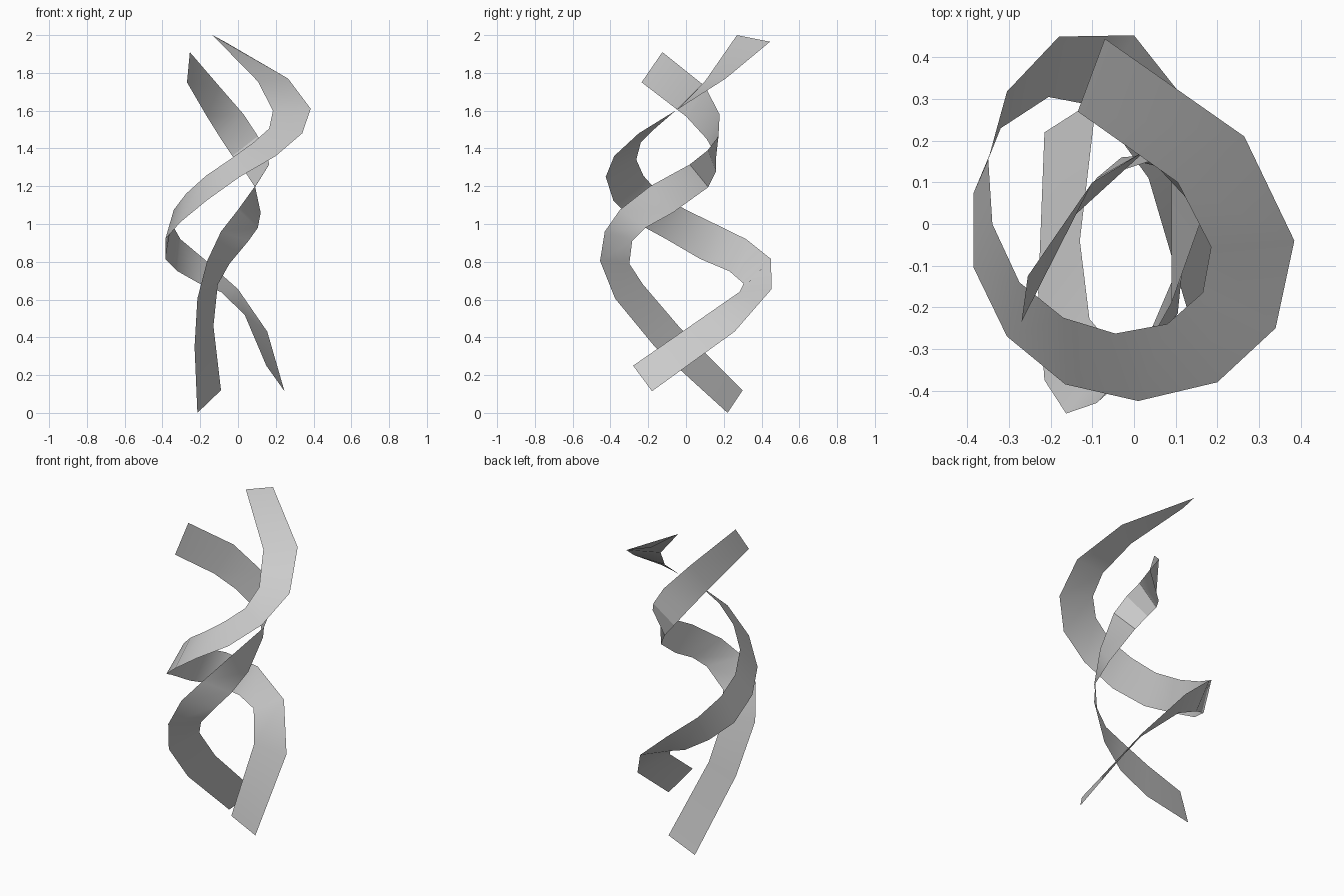
import bpy, bmesh


def ribbon(name, rail_a, rail_b):
    """Loft a thin strip of quads between two rails."""
    bm = bmesh.new()
    a = [bm.verts.new(p) for p in rail_a]
    b = [bm.verts.new(p) for p in rail_b]
    for i in range(len(a) - 1):
        bm.faces.new((a[i], a[i + 1], b[i + 1], b[i])).smooth = True
    mesh = bpy.data.meshes.new(name)
    bm.to_mesh(mesh)
    bm.free()
    obj = bpy.data.objects.new(name, mesh)
    bpy.context.collection.objects.link(obj)
    bpy.context.view_layer.objects.active = obj
    obj.select_set(True)
    bpy.ops.object.shade_smooth_by_angle()
    obj.select_set(False)
    return obj


# Wide outer ribbon, from the top down
outer_upper_rail = [
    (-.135, .27, 2.0), (.105, .1, 1.755), (.185, -.055, 1.6),
    (.165, -.165, 1.505), (.08, -.24, 1.43), (-.045, -.263, 1.34),
    (-.17, -.225, 1.255), (-.275, -.14, 1.16), (-.34, 0, 1.075),
    (-.35, .155, 1.0), (-.305, .318, .92), (-.18, .45, .815),
    (0, .453, .655), (.155, .257, .43), (.246, -.18, .115)]
outer_lower_rail = [
    (-.07, .445, 1.965), (.265, .21, 1.77), (.385, -.04, 1.61),
    (.34, -.25, 1.48), (.2, -.38, 1.36), (.01, -.425, 1.25),
    (-.165, -.385, 1.125), (-.305, -.27, 1.01), (-.385, -.105, .92),
    (-.385, .075, .815), (-.32, .23, .75), (-.205, .305, .685),
    (-.09, .283, .64), (.035, .11, .52), (.15, -.28, .25)]
ribbon("outer_ribbon", outer_upper_rail, outer_lower_rail)

# Narrow inner ribbon, from the bottom up
inner_left_rail = [
    (-.215, .22, 0), (-.23, -.165, .35), (-.215, -.375, .605),
    (-.163, -.455, .805), (-.09, -.43, .96), (0, -.35, 1.075),
    (.09, -.19, 1.2), (.165, .02, 1.315), (.15, .115, 1.39),
    (.105, .172, 1.465), (.03, .178, 1.58), (-.1, .1, 1.73),
    (-.255, -.125, 1.91)]
inner_right_rail = [
    (-.09, .3, .12), (-.13, -.04, .46), (-.107, -.228, .68),
    (-.045, -.3, .79), (.055, -.285, .91), (.105, -.215, .98),
    (.12, -.07, 1.06), (.09, .118, 1.195), (.035, .16, 1.28),
    (-.03, .16, 1.36), (-.09, .11, 1.45), (-.165, 0, 1.57),
    (-.27, -.235, 1.75)]
ribbon("inner_ribbon", inner_left_rail, inner_right_rail)
